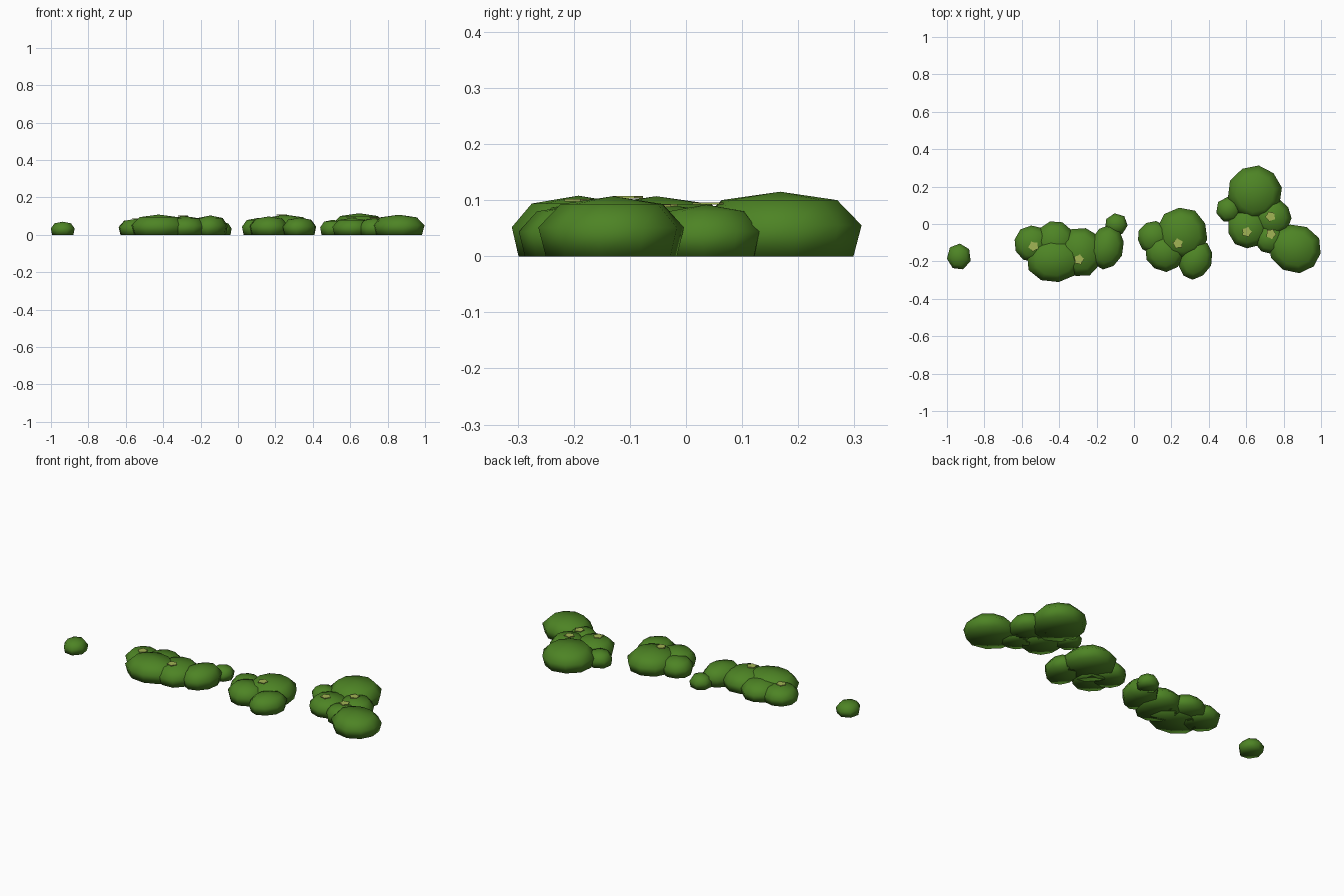
import bpy, bmesh, math, random

random.seed(4)
if "Cube" in bpy.data.objects:
    bpy.data.objects.remove(bpy.data.objects["Cube"])


def material(name, rgb):
    m = bpy.data.materials.new(name)
    m.use_nodes = True
    m.diffuse_color = (*rgb, 1)
    bsdf = m.node_tree.nodes["Principled BSDF"]
    bsdf.inputs["Base Color"].default_value = (*rgb, 1)
    bsdf.inputs["Roughness"].default_value = 0.9
    return m


GREEN = material("moss green", (0.075, 0.23, 0.018))
YELLOW = material("pale yellow green", (0.36, 0.46, 0.09))


def finish(bm, name, mat, smooth):
    bmesh.ops.recalc_face_normals(bm, faces=bm.faces)
    mesh = bpy.data.meshes.new(name)
    bm.to_mesh(mesh)
    bm.free()
    mesh.materials.append(mat)
    for p in mesh.polygons:
        p.use_smooth = smooth
    bpy.context.collection.objects.link(bpy.data.objects.new(name, mesh))


# Flattened cushion with a flat underside: (radius, height) fractions up the side
PROFILE = [(0.9, 0.0), (1.0, 0.48), (0.7, 0.87)]


def cushion(name, x, y, rx, ry, h, turn=0):
    bm = bmesh.new()
    sides = 10 if rx > 0.075 else 7
    start = random.uniform(0, math.tau)
    wobble = [random.uniform(0.99, 1.05) for _ in range(sides)]
    c, s = math.cos(math.radians(turn)), math.sin(math.radians(turn))
    rings = []
    for r, z in PROFILE:
        ring = []
        for i in range(sides):
            a = start + math.tau * i / sides
            u = rx * r * wobble[i] * math.cos(a)
            v = ry * r * wobble[i] * math.sin(a)
            ring.append(bm.verts.new((x + u * c - v * s, y + u * s + v * c, z * h)))
        rings.append(ring)
    top = bm.verts.new((x, y, h))
    bottom = bm.verts.new((x, y, 0))
    for i in range(sides):
        j = (i + 1) % sides
        for low, high in zip(rings, rings[1:]):
            bm.faces.new((low[i], low[j], high[j], high[i]))
        bm.faces.new((rings[-1][i], rings[-1][j], top))
        bm.faces.new((rings[0][j], rings[0][i], bottom))
    finish(bm, name, GREEN, True)


# Five-lobed blossom: a shallow star plate
def blossom(name, x, y, z, r=0.029):
    bm = bmesh.new()
    start = random.uniform(0, math.tau)
    rim = []
    for i in range(10):
        a = start + math.tau * i / 10
        k = r if i % 2 == 0 else r * 0.74
        rim.append(bm.verts.new((x + k * math.cos(a), y + k * math.sin(a), z)))
    plate = bm.faces.new(rim)
    skirt = bmesh.ops.extrude_face_region(bm, geom=[plate])
    lifted = [g for g in skirt["geom"] if isinstance(g, bmesh.types.BMVert)]
    bmesh.ops.translate(bm, verts=lifted, vec=(0, 0, 0.004))
    finish(bm, name, YELLOW, False)


# Single outlying cushion
cushion("lone_cushion", -0.937, -0.175, 0.064, 0.071, 0.07)

# Long patch on the right
cushion("right_patch_outer", -0.54, -0.105, 0.097, 0.097, 0.086)
cushion("right_patch_back", -0.42, -0.095, 0.105, 0.11, 0.09)
cushion("right_patch_front", -0.425, -0.192, 0.148, 0.117, 0.108)
cushion("right_patch_middle", -0.285, -0.15, 0.12, 0.13, 0.1)
cushion("right_patch_inner", -0.147, -0.125, 0.09, 0.118, 0.103, -15)
cushion("right_patch_small", -0.095, -0.003, 0.061, 0.059, 0.07)

# Middle patch
cushion("middle_patch_outer", 0.107, -0.07, 0.088, 0.086, 0.09)
cushion("middle_patch_back", 0.255, -0.053, 0.135, 0.137, 0.107)
cushion("middle_patch_front", 0.165, -0.152, 0.105, 0.1, 0.098)
cushion("middle_patch_side", 0.329, -0.19, 0.085, 0.11, 0.092, -25)

# Left patch
cushion("left_patch_back", 0.648, 0.168, 0.143, 0.144, 0.115)
cushion("left_patch_small", 0.507, 0.078, 0.07, 0.068, 0.08)
cushion("left_patch_inner", 0.61, -0.02, 0.107, 0.107, 0.09)
cushion("left_patch_side", 0.743, 0.036, 0.097, 0.097, 0.092)
cushion("left_patch_low", 0.728, -0.078, 0.08, 0.08, 0.088)
cushion("left_patch_front", 0.86, -0.13, 0.142, 0.126, 0.107, -20)

# Blossoms
for n, (x, y, z) in enumerate([
    (-0.537, -0.12, 0.084), (-0.295, -0.19, 0.098), (0.235, -0.105, 0.103),
    (0.73, 0.04, 0.092), (0.603, -0.043, 0.089), (0.732, -0.053, 0.088),
]):
    blossom(f"blossom_{n + 1}", x, y, z)
